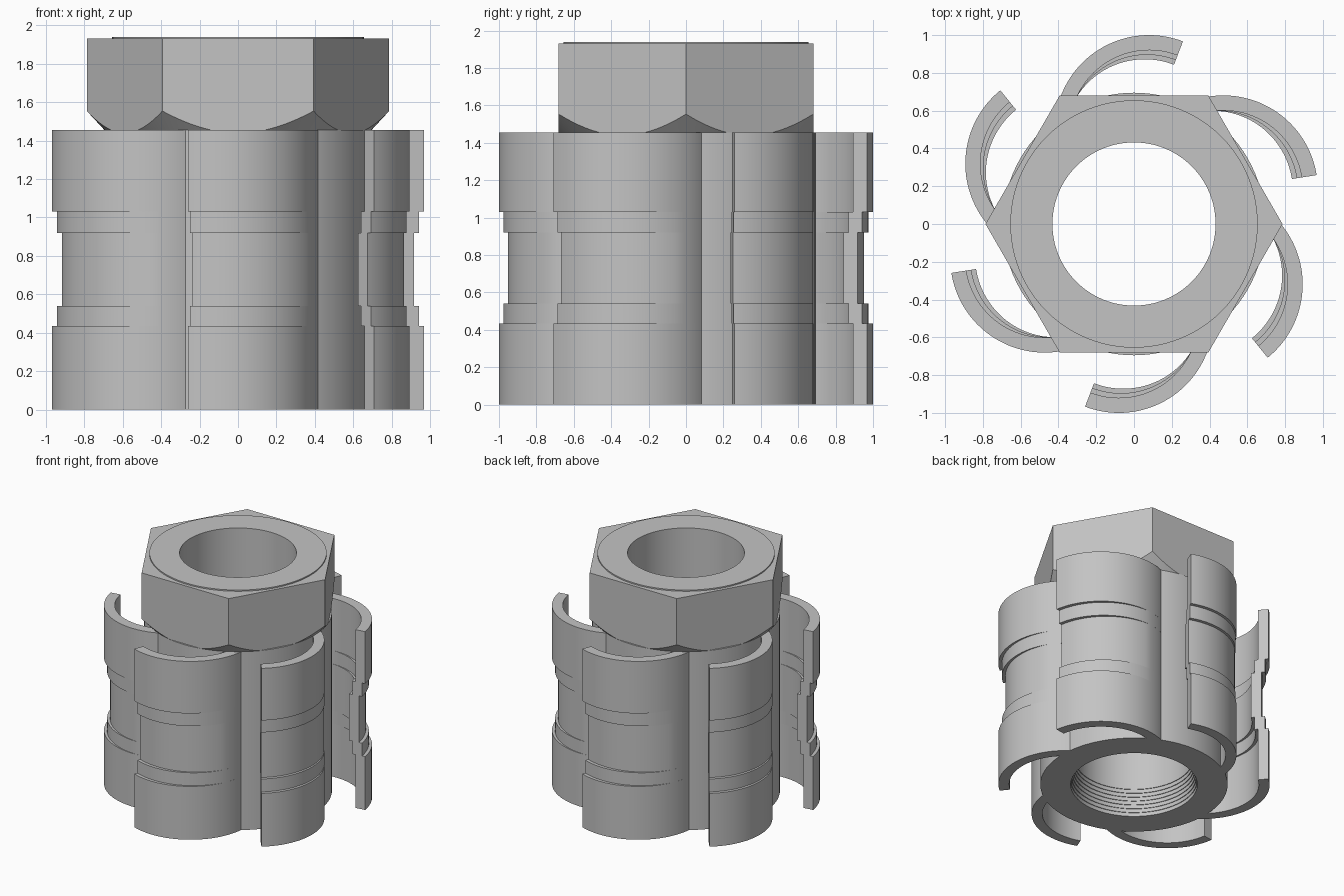
import bpy, bmesh, math
from math import sin, cos, pi, radians

cube = bpy.data.objects.get("Cube")
if cube:
    bpy.data.objects.remove(cube)

steel = bpy.data.materials.new("grey_steel")
steel.use_nodes = True
GREY = (0.55, 0.55, 0.55, 1)
steel.diffuse_color = GREY
steel.node_tree.nodes["Principled BSDF"].inputs["Base Color"].default_value = GREY


def loft(name, sections, ring):
    """Skin closed cross-sections; ring joins last to first, else ends are capped."""
    bm = bmesh.new()
    rows = [[bm.verts.new(p) for p in s] for s in sections]
    n = len(rows[0])
    for i in range(len(rows) if ring else len(rows) - 1):
        a, b = rows[i], rows[(i + 1) % len(rows)]
        for j in range(n):
            k = (j + 1) % n
            bm.faces.new((a[j], b[j], b[k], a[k]))
    if not ring:
        bm.faces.new(rows[0])
        bm.faces.new(rows[-1][::-1])
    bmesh.ops.remove_doubles(bm, verts=bm.verts, dist=1e-5)
    bmesh.ops.recalc_face_normals(bm, faces=bm.faces)
    mesh = bpy.data.meshes.new(name)
    bm.to_mesh(mesh)
    bm.free()
    mesh.materials.append(steel)
    return add_object(name, mesh)


def add_object(name, mesh, turn=0):
    obj = bpy.data.objects.new(name, mesh)
    obj.rotation_euler.z = turn
    bpy.context.collection.objects.link(obj)
    return obj


def polar(r, a, z):
    return (r * cos(a), r * sin(a), z)


BORE, CORE, BODY_TOP, NUT_TOP = 0.432, 0.695, 1.455, 1.93

# Core tube with stepped thread at the bottom and a low boss on top
profile = [(BORE, 1.94), (0.655, 1.94), (0.655, BODY_TOP), (CORE, BODY_TOP), (CORE, 0)]
threads = 7
for i in range(threads):
    r = 0.47 - 0.038 * i / threads
    profile += [(r, 0.03 * i), (r, 0.03 * (i + 1))]
profile.append((BORE, 0.03 * threads))
angles = [2 * pi * i / 96 for i in range(96)]
core = loft("core_tube", [[polar(r, a, z) for r, z in profile] for a in angles], True)

# Hexagonal nut, corners chamfered underneath
FLAT = 0.681
nut_sections = []
for i in range(120):
    a = 2 * pi * i / 120
    r = FLAT / cos(a % (pi / 3) - pi / 6)
    low = BODY_TOP + max(0, r - CORE) * 1.08
    ring = [(0.6, NUT_TOP), (r, NUT_TOP), (r, low), (min(r, CORE), BODY_TOP), (0.6, BODY_TOP)]
    nut_sections.append([polar(q, a, z) for q, z in ring])
nut = loft("hex_nut", nut_sections, True)

# Curved arm: stepped waist that fades out towards the root
bands = [(0, 0.435, 0), (0.435, 0.54, 0.5), (0.54, 0.92, 1), (0.92, 1.03, 0.5), (1.03, BODY_TOP, 0)]
levels = [(z, f) for lo, hi, f in bands for z in (lo, hi)]
TIP, ROOT, FADE = 69, 187, 155
arm_sections = []
for i in range(41):
    deg = TIP + (ROOT - TIP) * i / 40
    waist = 0.052 * sin(pi / 2 * max(0, FADE - deg) / (FADE - TIP)) + 0.0005
    section = [(0.50 - waist * f, z) for z, f in levels]
    section += [(0.42 - waist * f, z) for z, f in reversed(levels)]
    points = []
    for r, z in section:
        x, y, z = polar(r, radians(deg), z)
        points.append((x + 0.08, y + 0.50, z))
    arm_sections.append(points)
arm = loft("curved_arm_1", arm_sections, False)

# Smooth shading with sharp edges kept
bpy.ops.object.select_all(action="DESELECT")
for obj in (core, nut, arm):
    obj.select_set(True)
bpy.context.view_layer.objects.active = core
bpy.ops.object.shade_smooth_by_angle(angle=radians(25))

# Remaining arms around the core
for i in range(1, 6):
    add_object(f"curved_arm_{i + 1}", arm.data, i * pi / 3)
